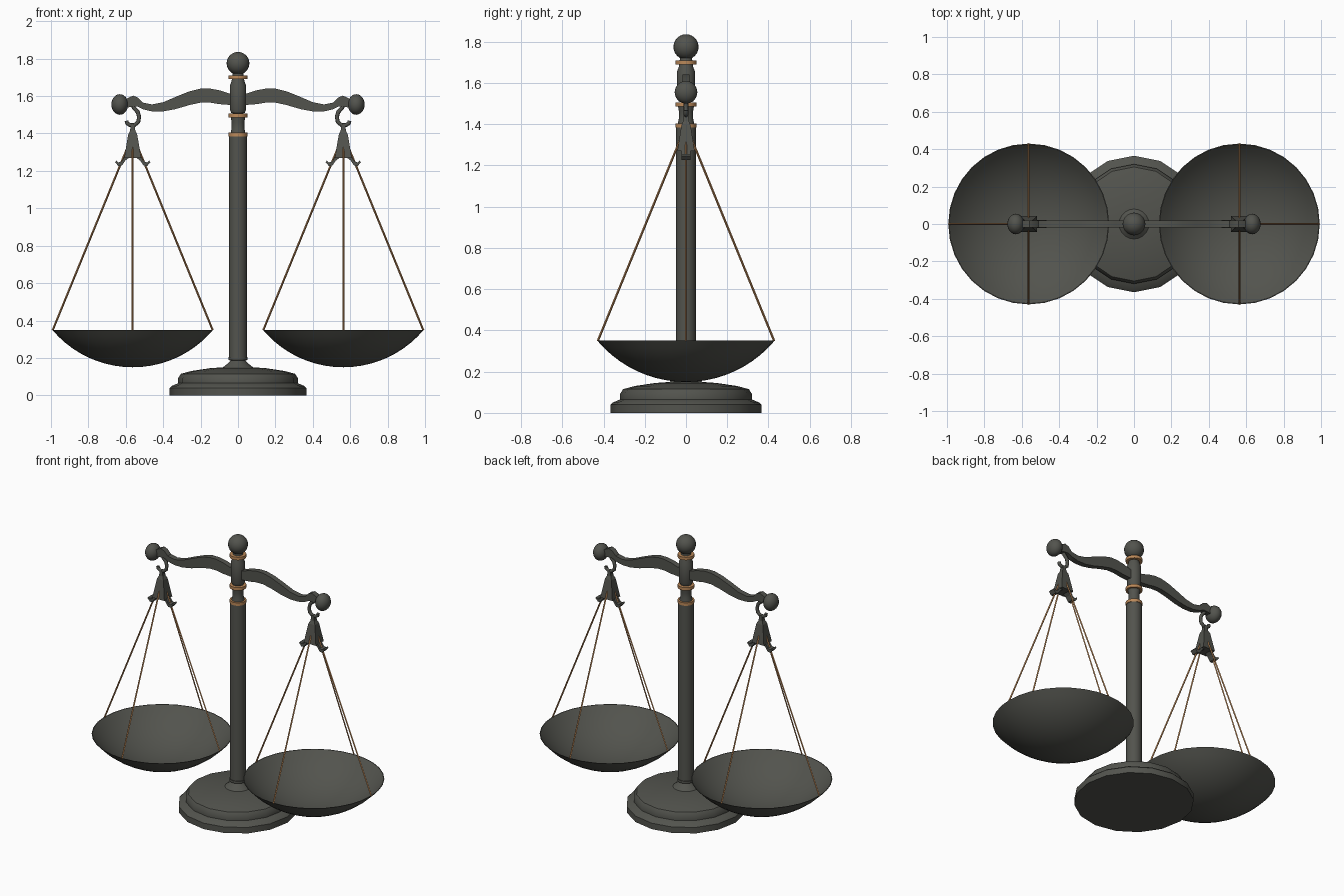
import bpy, bmesh, math
from mathutils import Vector

if "Cube" in bpy.data.objects:
    bpy.data.objects.remove(bpy.data.objects["Cube"])


def material(name, rgb):
    m = bpy.data.materials.new(name)
    m.diffuse_color = (*rgb, 1)
    m.use_nodes = True
    m.node_tree.nodes["Principled BSDF"].inputs["Base Color"].default_value = m.diffuse_color
    return m


IRON = material("dark iron", (0.085, 0.087, 0.075))
COPPER = material("copper", (0.5, 0.25, 0.1))


def finish(bm, name, mat, smooth=35):
    bmesh.ops.remove_doubles(bm, verts=bm.verts, dist=1e-5)
    bmesh.ops.recalc_face_normals(bm, faces=bm.faces)
    me = bpy.data.meshes.new(name)
    bm.to_mesh(me)
    bm.free()
    me.materials.append(mat)
    ob = bpy.data.objects.new(name, me)
    bpy.context.collection.objects.link(ob)
    if smooth:
        bpy.ops.object.select_all(action='DESELECT')
        ob.select_set(True)
        bpy.context.view_layer.objects.active = ob
        bpy.ops.object.shade_smooth_by_angle(angle=math.radians(smooth))
    return ob


def lathe(name, profile, mat, sides=20, x=0):
    """Spin an (r, z) profile about the vertical axis at x."""
    bm = bmesh.new()
    vs = [bm.verts.new((r, 0, z)) for r, z in profile]
    es = [bm.edges.new(p) for p in zip(vs, vs[1:])]
    bmesh.ops.spin(bm, geom=vs + es, cent=(0, 0, 0), axis=(0, 0, 1),
                   angle=math.tau, steps=sides, use_duplicate=False)
    bmesh.ops.translate(bm, verts=bm.verts, vec=(x, 0, 0))
    return finish(bm, name, mat)


def plate(name, outline, half, mat, smooth=35):
    """Extrude an (x, z) outline symmetrically in y."""
    bm = bmesh.new()
    f = bm.faces.new([bm.verts.new((x, -half, z)) for x, z in outline])
    ext = bmesh.ops.extrude_face_region(bm, geom=[f])
    vs = [v for v in ext['geom'] if isinstance(v, bmesh.types.BMVert)]
    bmesh.ops.translate(bm, verts=vs, vec=(0, 2 * half, 0))
    return finish(bm, name, mat, smooth)


def tube(name, points, radius, mat, sides=8):
    """Sweep a ring along a path."""
    bm = bmesh.new()
    pts = [Vector(p) for p in points]
    rings = []
    for i, p in enumerate(pts):
        t = (pts[min(i + 1, len(pts) - 1)] - pts[max(i - 1, 0)]).normalized()
        up = Vector((0, 1, 0)) if abs(t.y) < 0.1 else Vector((1, 0, 0))
        a = t.cross(up).normalized()
        b = t.cross(a)
        rings.append([bm.verts.new(p + radius * (
            a * math.cos(k * math.tau / sides) + b * math.sin(k * math.tau / sides)))
            for k in range(sides)])
    for r0, r1 in zip(rings, rings[1:]):
        for k in range(sides):
            j = (k + 1) % sides
            bm.faces.new((r0[k], r0[j], r1[j], r1[k]))
    bm.faces.new(rings[0])
    bm.faces.new(rings[-1])
    return finish(bm, name, mat, 50)


def ball(name, centre, scale):
    bm = bmesh.new()
    bmesh.ops.create_uvsphere(bm, u_segments=20, v_segments=12, radius=1)
    bmesh.ops.scale(bm, verts=bm.verts, vec=scale)
    bmesh.ops.translate(bm, verts=bm.verts, vec=centre)
    return finish(bm, name, IRON)


# Stepped base and flare under the column
lathe("base", [(0, 0), (0.365, 0), (0.365, 0.04), (0.355, 0.05), (0.32, 0.065),
               (0.32, 0.092), (0.305, 0.115), (0.25, 0.13), (0.15, 0.145),
               (0.08, 0.15), (0, 0.15)], IRON, 16)
lathe("column_flare", [(0, 0.14), (0.08, 0.15), (0.055, 0.17), (0.04, 0.185),
                       (0.052, 0.19), (0.052, 0.205), (0, 0.205)], IRON)
# Column, neck, beam collar and finial
lathe("column", [(0, 0.2), (0.048, 0.2), (0.048, 1.39), (0, 1.39)], IRON)
lathe("neck", [(0, 1.4), (0.04, 1.4), (0.034, 1.43), (0.034, 1.46),
               (0.04, 1.495), (0, 1.495)], IRON)
lathe("beam_collar", [(0, 1.5), (0.036, 1.51), (0.044, 1.53), (0.044, 1.655),
                      (0.034, 1.68), (0.028, 1.73), (0, 1.73)], IRON)
ball("finial", (0, 0, 1.775), (0.061, 0.061, 0.061))
for i, z in enumerate((1.384, 1.486, 1.69)):
    lathe(f"copper_ring_{i}", [(0, z), (0.051, z), (0.051, z + 0.02), (0, z + 0.02)], COPPER)

BEAM_TOP = [(0.0, 1.612), (0.05, 1.615), (0.1, 1.631), (0.15, 1.64), (0.2, 1.64),
            (0.26, 1.625), (0.335, 1.595), (0.4, 1.567), (0.46, 1.555), (0.51, 1.565),
            (0.535, 1.592), (0.56, 1.602), (0.585, 1.592), (0.61, 1.575)]
BEAM_LOW = [(0.61, 1.535), (0.575, 1.542), (0.54, 1.545), (0.51, 1.53), (0.46, 1.518),
            (0.4, 1.518), (0.335, 1.53), (0.26, 1.552), (0.2, 1.565), (0.15, 1.565),
            (0.1, 1.557), (0.05, 1.553), (0.0, 1.553)]
CX = 0.563

for side, s in (("left", -1), ("right", 1)):
    c = s * CX
    # Wavy beam arm with ball end
    plate(f"{side}_beam", [(s * x, z) for x, z in BEAM_TOP + BEAM_LOW], 0.018, IRON)
    ball(f"{side}_beam_ball", (s * 0.632, 0, 1.555), (0.045, 0.055, 0.055))
    # S-shaped hook
    hook = [(0.005, 1.56), (-0.008, 1.535), (-0.027, 1.515), (-0.034, 1.49), (-0.03, 1.462),
            (-0.01, 1.445), (0.015, 1.445), (0.03, 1.455), (0.032, 1.468)]
    tube(f"{side}_hook", [(c + s * x, 0, z) for x, z in hook], 0.011, IRON)
    # Tapered hanger with a stem
    bm = bmesh.new()
    rings = [[bm.verts.new((c + i * w, j * d, z)) for i, j in ((-1, -1), (1, -1), (1, 1), (-1, 1))]
             for z, w, d in ((1.27, 0.045, 0.042), (1.395, 0.024, 0.022),
                             (1.415, 0.014, 0.014), (1.45, 0.01, 0.012))]
    for a, b in zip(rings, rings[1:]):
        for k in range(4):
            bm.faces.new((a[k], a[(k + 1) % 4], b[(k + 1) % 4], b[k]))
    bm.faces.new(rings[0])
    bm.faces.new(rings[-1])
    finish(bm, f"{side}_hanger", IRON, 0)
    # Splayed, upturned feet
    for k, d in (("inner", -s), ("outer", s)):
        foot = [(0.02, 1.29), (0.045, 1.275), (0.06, 1.25), (0.077, 1.245), (0.088, 1.255),
                (0.094, 1.246), (0.077, 1.226), (0.058, 1.228), (0.04, 1.255), (0.02, 1.27)]
        plate(f"{side}_{k}_foot", [(c + d * x, z) for x, z in foot], 0.022, IRON, 0)
    # Four cords
    for k, (i, j) in enumerate(((1, 0), (0, 1), (-1, 0), (0, -1))):
        tube(f"{side}_cord_{k}", [(c + i * 0.022, j * 0.022, 1.34),
                                  (c + i * 0.428, j * 0.428, 0.348)], 0.0055, COPPER, 4)
    # Thin bowl-shaped pan
    R, n = 0.562, 10
    top = math.asin(0.43 / R)
    outer = [(R * math.sin(top * k / n), 0.15 + R - R * math.cos(top * k / n)) for k in range(n + 1)]
    inner = [(r * 0.99, z + 0.005 * (1 - k / n)) for k, (r, z) in enumerate(outer)]
    lathe(f"{side}_pan", outer + inner[::-1], IRON, 32, c)
